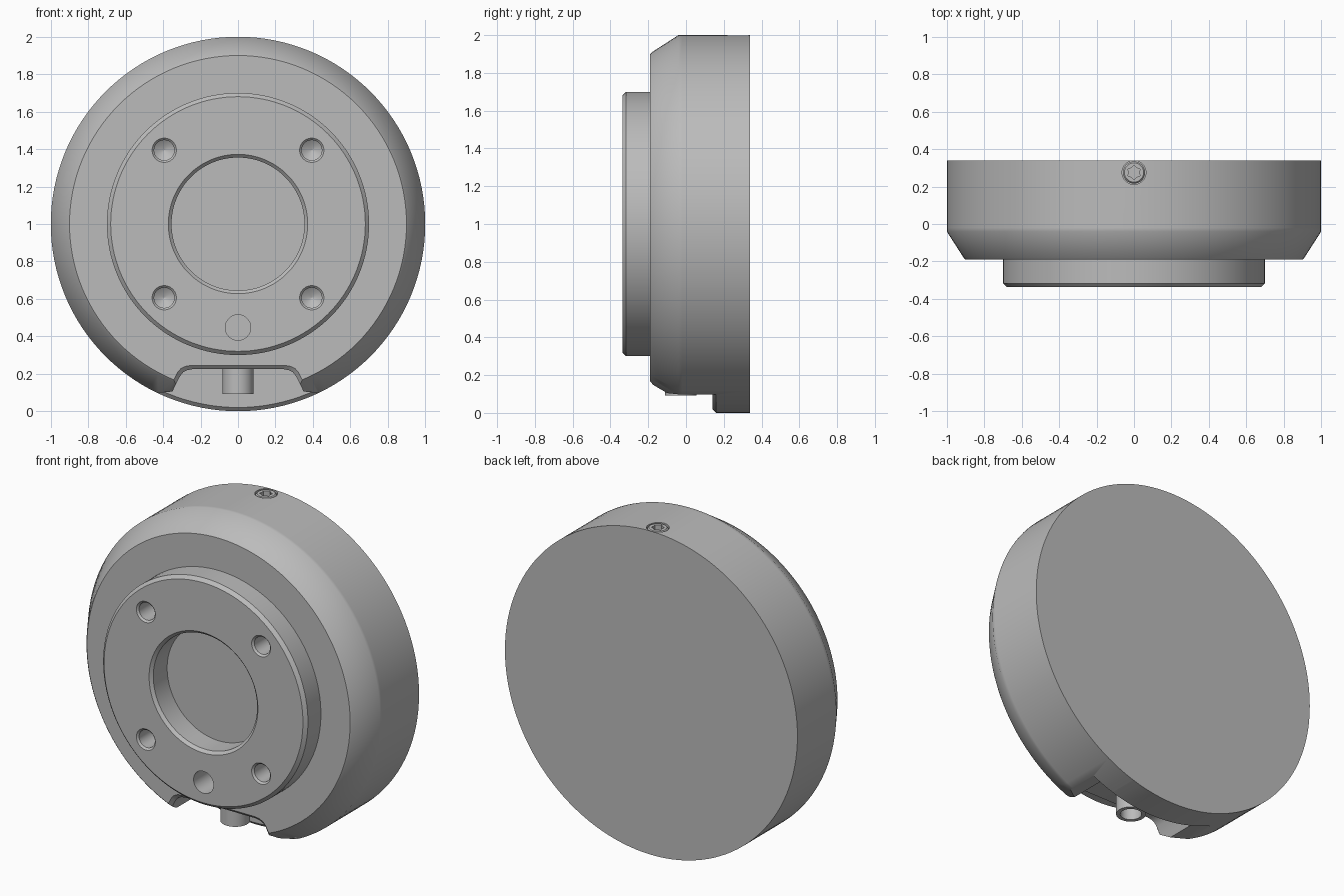
import bpy, bmesh
from math import sin, cos, pi, radians
from mathutils import Matrix, Vector

default = bpy.data.objects.get("Cube")
if default:
    bpy.data.objects.remove(default, do_unlink=True)

metal = bpy.data.materials.new("satin grey")
metal.use_nodes = True
GREY = (0.5, 0.5, 0.5, 1)
metal.diffuse_color = GREY
metal.node_tree.nodes["Principled BSDF"].inputs["Base Color"].default_value = GREY

# Local z axis turned to point along world +y
ALONG_Y = Matrix.Rotation(-pi / 2, 4, 'X')


def finish(name, bm, matrix=Matrix.Identity(4)):
    bmesh.ops.transform(bm, matrix=matrix, verts=bm.verts)
    bmesh.ops.recalc_face_normals(bm, faces=bm.faces)
    mesh = bpy.data.meshes.new(name)
    bm.to_mesh(mesh)
    bm.free()
    mesh.materials.append(metal)
    obj = bpy.data.objects.new(name, mesh)
    bpy.context.collection.objects.link(obj)
    return obj


def loft(name, rings, matrix=Matrix.Identity(4)):
    """Skin a list of equal-length point rings and cap both ends."""
    bm = bmesh.new()
    loops = [[bm.verts.new(p) for p in ring] for ring in rings]
    n = len(loops[0])
    for a, b in zip(loops, loops[1:]):
        for i in range(n):
            j = (i + 1) % n
            bm.faces.new((a[i], a[j], b[j], b[i]))
    bm.faces.new(loops[0])
    bm.faces.new(loops[-1])
    return finish(name, bm, matrix)


def lathe(name, profile, centre, turn=ALONG_Y, sides=48):
    """Revolve (radius, height) points; the ends are closed with flat caps."""
    rings = [[(r * cos(2 * pi * i / sides), r * sin(2 * pi * i / sides), h)
              for i in range(sides)] for r, h in profile]
    return loft(name, rings, Matrix.Translation(Vector(centre)) @ turn)


def cut(target, cutter):
    mod = target.modifiers.new("cut", 'BOOLEAN')
    mod.operation = 'DIFFERENCE'
    mod.solver = 'EXACT'
    mod.object = cutter
    bpy.context.view_layer.objects.active = target
    bpy.ops.object.modifier_apply(modifier=mod.name)
    bpy.data.objects.remove(cutter, do_unlink=True)


UPRIGHT = Matrix.Identity(4)
CENTRE = (0, 0, 1)

# Housing: drum, bevelled front, raised boss and central recess
housing = lathe("housing", [
    (1, 0.34), (1, -0.02), (1, -0.04), (0.91, -0.18), (0.9, -0.19),
    (0.7, -0.19), (0.7, -0.317), (0.68, -0.337),
    (0.372, -0.337), (0.355, -0.32), (0.355, -0.185)], CENTRE, sides=128)

# Cable notch at the bottom, leaving a chamfered flange behind it
half = [(0.25, 0.245), (0.28, 0.24), (0.305, 0.228), (0.322, 0.208),
        (0.345, 0.165), (0.365, 0.125), (0.39, 0.103), (0.45, 0.098), (0.45, -0.1)]
outline = half + [(-x, z) for x, z in reversed(half)]


def notch_ring(y, inset):
    return [(x * (1 - 2 * inset), y, z - (inset if z > 0.12 else 0)) for x, z in outline]


notch = loft("notch_cutter", [notch_ring(-0.25, 0), notch_ring(-0.19, 0),
                              notch_ring(-0.17, 0.02), notch_ring(0.17, 0.02)])
flange = lathe("flange_cutter", [(0.98, 0.14), (1.02, 0.18)], CENTRE, sides=128)
cut(notch, flange)
cut(housing, notch)

# Four countersunk bolt holes with drilled tips
for sx in (-1, 1):
    for sz in (-1, 1):
        cut(housing, lathe("bolt_cutter", [
            (0.074, -0.346), (0.054, -0.326), (0.054, -0.2), (0.002, -0.165)],
            (sx * 0.394, 0, 1 + sz * 0.394), sides=32))

# Locating pin hole
cut(housing, lathe("pin_cutter", [(0.068, -0.4), (0.068, -0.18)], (0, 0, 0.447)))

# Set screw socket and screw on top
SCREW_Y = 0.275
cut(housing, lathe("socket_cutter", [(0.064, 1.92), (0.064, 2.1)], (0, SCREW_Y, 0), UPRIGHT))
screw = lathe("set_screw", [(0.059, 1.91), (0.059, 1.99), (0.051, 1.999)],
              (0, SCREW_Y, 0), UPRIGHT)
lobes = [(r * cos(i * pi / 6), r * sin(i * pi / 6))
         for i, r in enumerate([0.028, 0.038] * 6)]
cut(screw, loft("star_cutter", [[(x, y, z) for x, y in lobes] for z in (1.96, 2.05)],
                Matrix.Translation((0, SCREW_Y, 0))))

# Hollow cable outlet in the notch
outlet = lathe("cable_outlet", [
    (0.083, 0.26), (0.083, 0.092), (0.06, 0.092), (0.06, 0.22)],
    (0, -0.027, 0), UPRIGHT)

# Smooth shading with crisp machined edges
bpy.ops.object.select_all(action='DESELECT')
for obj in (housing, screw, outlet):
    obj.select_set(True)
bpy.context.view_layer.objects.active = housing
bpy.ops.object.shade_smooth_by_angle(angle=radians(36))
